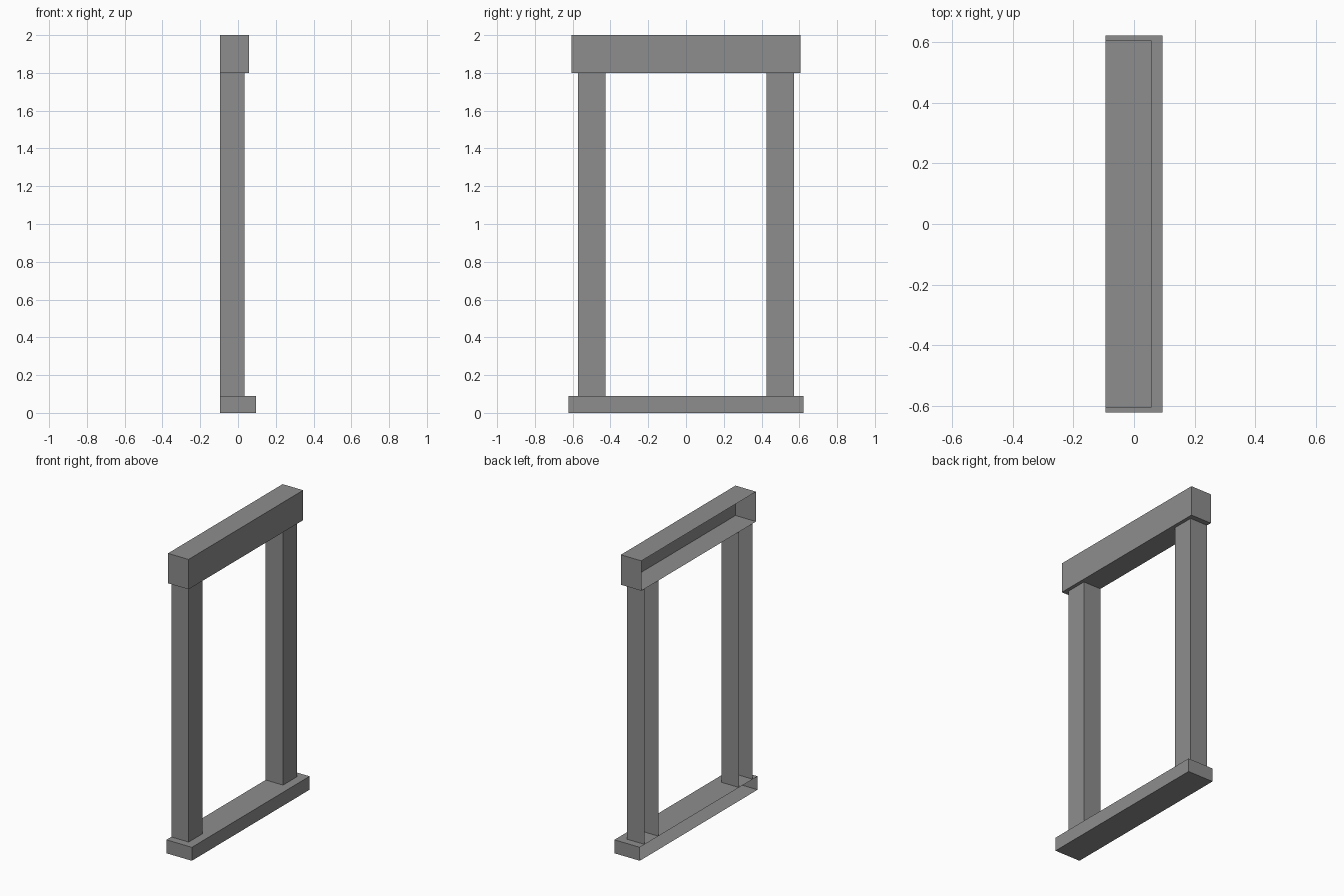
import bpy
import bmesh
from mathutils import Vector

# Remove the default cube only
cube = bpy.data.objects.get("Cube")
if cube:
    bpy.data.objects.remove(cube, do_unlink=True)

# Single flat colour
GREY = (0.27, 0.27, 0.27, 1.0)
stone = bpy.data.materials.new("stone_grey")
stone.use_nodes = True
stone.diffuse_color = GREY
stone.node_tree.nodes["Principled BSDF"].inputs["Base Color"].default_value = GREY

WALL_X = -0.094  # plane where the frame meets the wall


def open_box(name, x_max, y_min, y_max, z_min, z_max):
    """Box running out from the wall plane, left open on its wall side."""
    low = Vector((WALL_X, y_min, z_min))
    high = Vector((x_max, y_max, z_max))
    centre = (low + high) / 2
    bm = bmesh.new()
    bmesh.ops.create_cube(bm, size=1)
    bmesh.ops.scale(bm, vec=high - low, verts=bm.verts)
    back = [f for f in bm.faces if f.normal.x < -0.5]
    bmesh.ops.delete(bm, geom=back, context="FACES")
    mesh = bpy.data.meshes.new(name)
    bm.to_mesh(mesh)
    bm.free()
    mesh.materials.append(stone)
    obj = bpy.data.objects.new(name, mesh)
    obj.location = centre
    bpy.context.collection.objects.link(obj)
    return obj


# Sill at the bottom and lintel at the top
open_box("sill", 0.094, -0.622, 0.622, 0.0, 0.09)
open_box("lintel", 0.058, -0.606, 0.606, 1.8, 2.0)

# Two upright posts
open_box("front_post", 0.035, -0.571, -0.426, 0.09, 1.8)
open_box("back_post", 0.035, 0.426, 0.571, 0.09, 1.8)
